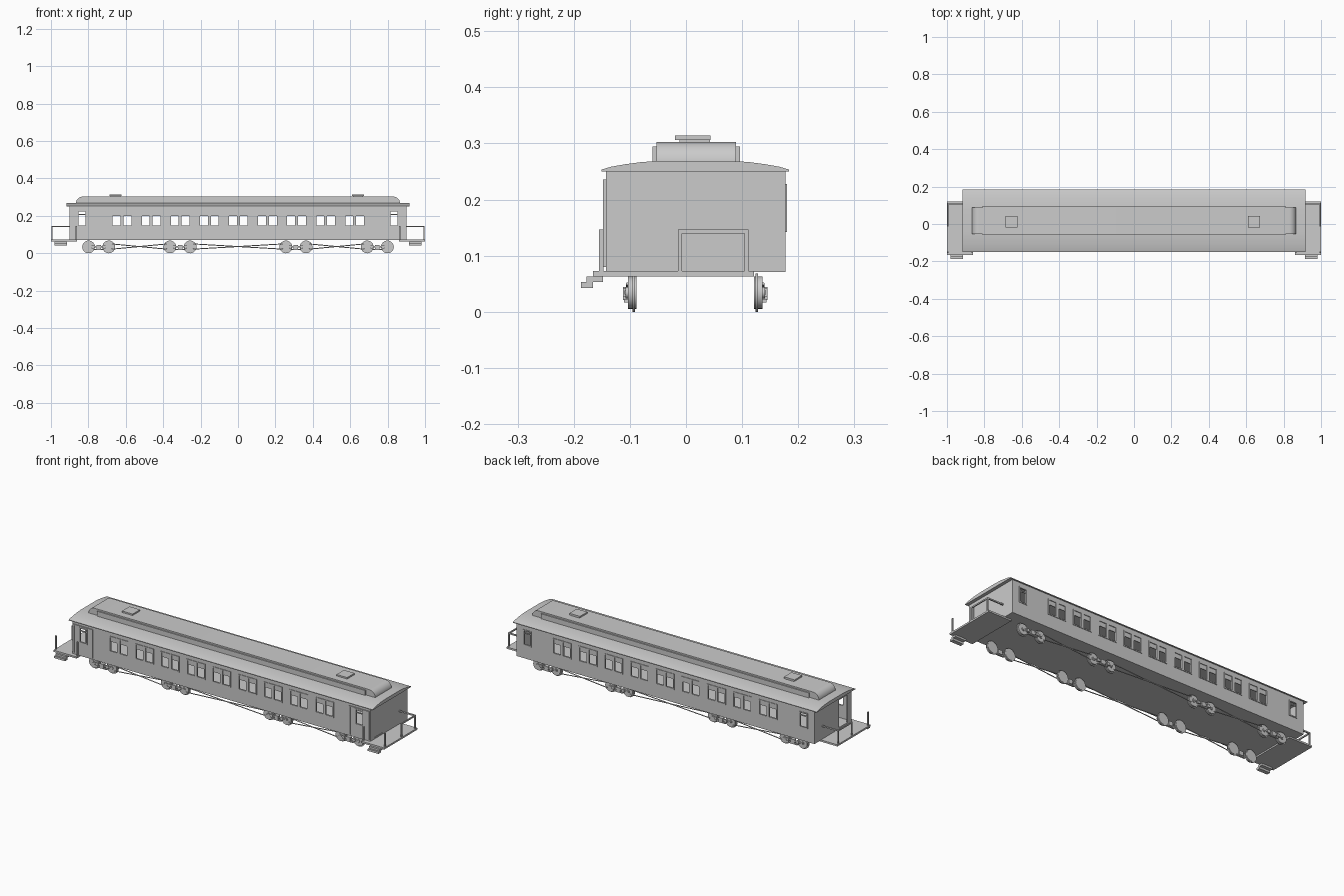
import bpy, bmesh, math
from mathutils import Vector

if "Cube" in bpy.data.objects:
    bpy.data.objects.remove(bpy.data.objects["Cube"])

CY = 0.0165                      # body centre line in y
Y0, Y1 = -0.143, 0.177           # outer side walls
T = 0.006                        # wall thickness
Z0, Z1 = 0.072, 0.253


def finish(bm, name, smooth=False):
    bmesh.ops.recalc_face_normals(bm, faces=bm.faces)
    me = bpy.data.meshes.new(name)
    bm.to_mesh(me)
    bm.free()
    ob = bpy.data.objects.new(name, me)
    bpy.context.collection.objects.link(ob)
    if smooth:
        bpy.context.view_layer.objects.active = ob
        ob.select_set(True)
        bpy.ops.object.shade_smooth_by_angle(angle=math.radians(35))
        ob.select_set(False)
    return ob


def add_box(bm, x0, x1, y0, y1, z0, z1):
    vs = bmesh.ops.create_cube(bm, size=1)['verts']
    for v in vs:
        v.co = ((x0 + x1) / 2 + v.co.x * (x1 - x0),
                (y0 + y1) / 2 + v.co.y * (y1 - y0),
                (z0 + z1) / 2 + v.co.z * (z1 - z0))


def boxes(name, items):
    bm = bmesh.new()
    for b in items:
        add_box(bm, *b)
    return finish(bm, name)


def extrude(name, pts, vec):
    bm = bmesh.new()
    f = bm.faces.new([bm.verts.new(p) for p in pts])
    r = bmesh.ops.extrude_face_region(bm, geom=[f])
    bmesh.ops.translate(bm, vec=vec, verts=[g for g in r['geom'] if isinstance(g, bmesh.types.BMVert)])
    return finish(bm, name, True)


def add_disc(bm, x, y0, y1, z, r, n=24):
    rings = [[bm.verts.new((x + r * math.cos(2 * math.pi * i / n), y, z + r * math.sin(2 * math.pi * i / n)))
              for i in range(n)] for y in (y0, y1)]
    for ring in rings:
        bm.faces.new(ring)
    for i in range(n):
        j = (i + 1) % n
        bm.faces.new((rings[0][i], rings[0][j], rings[1][j], rings[1][i]))


def add_rod(bm, a, b, r=0.0025):
    a, b = Vector(a), Vector(b)
    d = b - a
    vs = bmesh.ops.create_cone(bm, segments=8, radius1=r, radius2=r, depth=d.length, cap_ends=True)['verts']
    q = d.to_track_quat('Z', 'Y')
    for v in vs:
        v.co = q @ v.co + (a + b) / 2


# Side walls with window openings, frames, mullions and upper sashes
WZ0, WZ1 = 0.145, 0.225
openings = [(-0.62 + 0.1555 * i, 0.106, True) for i in range(9)]
openings = [(-0.835, 0.044, False)] + openings + [(0.835, 0.044, False)]
for label, ya, yb, out in (("front", Y0, Y0 + T, -1), ("back", Y1 - T, Y1, 1)):
    wall = [(-0.9, 0.9, ya, yb, Z0, WZ0), (-0.9, 0.9, ya, yb, WZ1, Z1)]
    trim = []
    x = -0.9
    fa, fb = (ya - 0.003, yb) if out < 0 else (ya, yb + 0.003)
    for c, w, double in openings:
        l, r = c - w / 2, c + w / 2
        wall.append((x, l, ya, yb, WZ0, WZ1))
        x = r
        trim += [(l - .003, l + .003, fa, fb, WZ0, WZ1), (r - .003, r + .003, fa, fb, WZ0, WZ1),
                 (l - .003, r + .003, fa, fb, WZ0 - .003, WZ0 + .003),
                 (l - .003, r + .003, fa, fb, WZ1 - .003, WZ1 + .003)]
        if double:
            trim.append((c - .008, c + .008, fa, fb, WZ0, WZ1))
            trim.append((l, r, ya + .001, yb - .001, 0.198, WZ1))
        else:
            trim.append((l, r, ya + .001, yb - .001, 0.205, 0.211))
    wall.append((x, 0.9, ya, yb, WZ0, WZ1))
    boxes(label + "_side_wall", wall)
    boxes(label + "_window_frames", trim)

# Floor, end walls with a doorway, end door
boxes("floor", [(-0.9, 0.9, Y0, Y1, Z0 - 0.001, Z0 + 0.006)])
D0, D1 = -0.109, -0.037
for label, s in (("right", 1), ("left", -1)):
    xa, xb = sorted((s * 0.9, s * (0.9 - T)))
    boxes(label + "_end_wall", [(xa, xb, Y0, D0, Z0, Z1), (xa, xb, D1, Y1, Z0, Z1),
                                (xa, xb, D0, D1, 0.23, Z1), (xa, xb, D0, D1, Z0, 0.08)])
boxes("end_door", [(0.894, 0.898, D0, D1, 0.08, 0.23)])

# Raised door surrounds on the front side
for label, s in (("right", 1), ("left", -1)):
    xs = [sorted((s * a, s * b)) for a, b in ((0.775, 0.781), (0.889, 0.895))]
    boxes(label + "_side_door_frame",
          [(a, b, Y0 - .005, Y0, 0.08, 0.235) for a, b in xs] +
          [(min(xs[0][0], xs[1][0]), max(xs[0][1], xs[1][1]), Y0 - .005, Y0, 0.23, 0.236)])

# Main roof: domed section swept along the car
half = [(0.167, 0.25), (0.167, 0.2535), (0.15, 0.2585), (0.125, 0.263), (0.095, 0.267), (0.06, 0.269)]
prof = half + [(-y, z) for y, z in reversed(half)]
extrude("roof", [(-0.918, CY + y, z) for y, z in prof], (1.836, 0, 0))

# Raised roof deck with rounded ends, side strips
arc = [(0.83 + 0.037 * math.sin(a), 0.266 + 0.037 * math.cos(a))
       for a in [i * math.pi / 16 for i in range(9)]]
arc.append((0.867, 0.262))
deck = arc + [(-x, z) for x, z in reversed(arc)]
extrude("roof_deck", [(x, -0.053, z) for x, z in deck], (0, 0.142, 0))
boxes("roof_deck_side_strips", [(-0.81, 0.81, -0.06, -0.053, 0.262, 0.295),
                                (-0.81, 0.81, 0.089, 0.096, 0.262, 0.295)])

# Roof vents
for label, x in (("left", -0.655), ("right", 0.642)):
    boxes(label + "_roof_vent", [(x - .026, x + .026, CY - .028, CY + .026, 0.30, 0.307),
                                 (x - .032, x + .032, -0.02, 0.044, 0.306, 0.314)])

# End platforms, steps and railings
for label, s in (("right", 1), ("left", -1)):
    def m(a, b, *rest):
        return (*sorted((s * a, s * b)), *rest)
    boxes(label + "_platform", [m(0.86, 1.0, -0.166, 0.121, 0.063, 0.0725)])
    boxes(label + "_steps", [m(0.915, 0.98, -0.177, -0.148, 0.053, 0.063),
                             m(0.915, 0.98, -0.187, -0.166, 0.042, 0.053)])
    boxes(label + "_railing", [
        m(0.992, 0.998, -0.155, -0.147, 0.072, 0.147),      # lone corner post
        m(0.862, 0.868, -0.155, -0.147, 0.072, 0.147),
        m(0.992, 0.998, -0.014, -0.007, 0.072, 0.147),
        m(0.992, 0.998, 0.104, 0.111, 0.072, 0.147),
        m(0.992, 0.998, -0.014, 0.111, 0.140, 0.147),
        m(0.90, 0.998, 0.104, 0.111, 0.140, 0.147)])

# Bogies: flanged wheels, axle boxes, side frames and springs
bogies = (-0.745, -0.31, 0.31, 0.745)
for side, s in (("front", -1), ("back", 1)):
    def yy(a, b):
        return sorted((CY + s * a, CY + s * b))
    for k, bx in enumerate(bogies):
        bm = bmesh.new()
        for x in (bx - 0.054, bx + 0.054):
            add_disc(bm, x, *yy(0.105, 0.120), 0.034, 0.029)
            add_disc(bm, x, *yy(0.107, 0.112), 0.034, 0.034)
            add_disc(bm, x, *yy(0.118, 0.124), 0.034, 0.010, 12)
        finish(bm, f"{side}_wheels_{k + 1}", True)
        fr = [(bx - .06, bx + .06, *yy(.119, .126), 0.031, 0.038),
              (bx - .028, bx + .028, *yy(.117, .127), 0.017, 0.023),
              (bx - .012, bx + .012, *yy(.113, .129), 0.021, 0.044)]
        fr += [(x - .007, x + .007, *yy(.119, .129), 0.026, 0.042) for x in (bx - .03, bx + .03)]
        boxes(f"{side}_bogie_frame_{k + 1}", fr)
    # Crossed truss rods between bogies
    bm = bmesh.new()
    y = CY + s * 0.121
    for a, b in zip(bogies, bogies[1:]):
        add_rod(bm, (a + 0.07, y, 0.050), (b - 0.07, y, 0.022))
        add_rod(bm, (a + 0.07, y, 0.022), (b - 0.07, y, 0.050))
    finish(bm, side + "_truss_rods", True)
